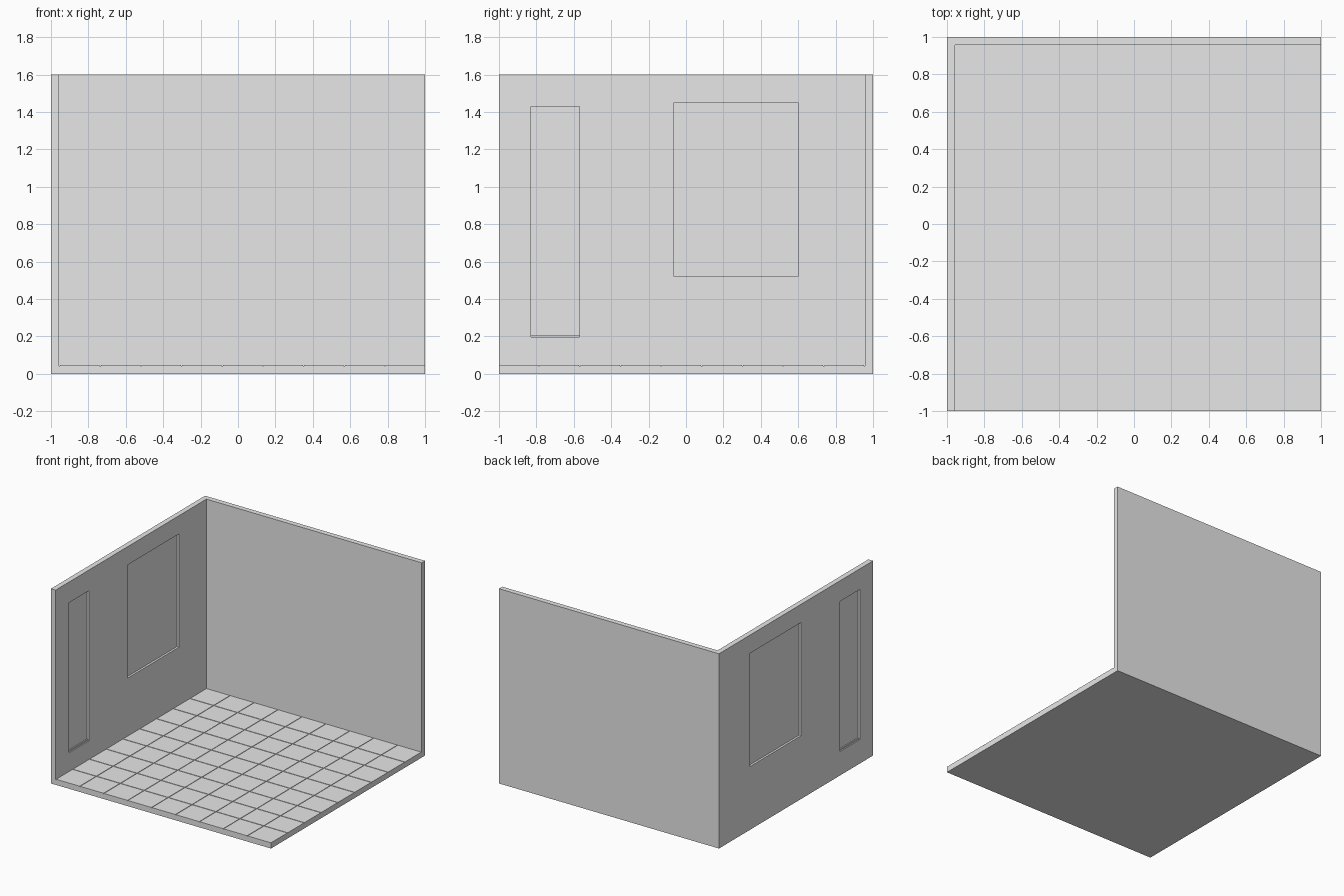
import bpy
import bmesh

if "Cube" in bpy.data.objects:
    bpy.data.objects.remove(bpy.data.objects["Cube"])

T = 0.043            # wall thickness
HEIGHT = 1.6
FLOOR = 0.047        # top of the tiles
GAP = 0.006          # groove between tiles
GROOVE = 0.004       # groove depth
TILES = 9

plaster = bpy.data.materials.new("light_grey")
plaster.use_nodes = True
GREY = (0.8, 0.8, 0.8, 1)
plaster.diffuse_color = GREY
plaster.node_tree.nodes["Principled BSDF"].inputs["Base Color"].default_value = GREY


def finish(name, bm):
    bmesh.ops.recalc_face_normals(bm, faces=bm.faces)
    mesh = bpy.data.meshes.new(name)
    bm.to_mesh(mesh)
    bm.free()
    mesh.materials.append(plaster)
    obj = bpy.data.objects.new(name, mesh)
    bpy.context.scene.collection.objects.link(obj)
    return obj


def box(name, x, y, z):
    bm = bmesh.new()
    bmesh.ops.create_cube(bm, size=1)
    for v in bm.verts:
        for axis, (low, high) in enumerate((x, y, z)):
            v.co[axis] = low if v.co[axis] < 0 else high
    return finish(name, bm)


# Openings in the side wall: (y range, z range)
NARROW = ((-0.83, -0.57), (0.197, 1.43))
WIDE = ((-0.065, 0.6), (0.52, 1.45))
OPENINGS = (NARROW, WIDE)


def side_wall():
    """Grid of cells without the openings, extruded to the wall thickness."""
    ys = sorted({-1, 1 - T, *NARROW[0], *WIDE[0]})
    zs = sorted({0, HEIGHT, *NARROW[1], *WIDE[1]})
    bm = bmesh.new()
    grid = [[bm.verts.new((-1, y, z)) for z in zs] for y in ys]
    for i in range(len(ys) - 1):
        for j in range(len(zs) - 1):
            y, z = (ys[i] + ys[i + 1]) / 2, (zs[j] + zs[j + 1]) / 2
            if any(a[0] < y < a[1] and b[0] < z < b[1] for a, b in OPENINGS):
                continue
            bm.faces.new((grid[i][j], grid[i + 1][j],
                          grid[i + 1][j + 1], grid[i][j + 1]))
    result = bmesh.ops.extrude_face_region(bm, geom=bm.faces[:], use_keep_orig=True)
    moved = [e for e in result["geom"] if isinstance(e, bmesh.types.BMVert)]
    bmesh.ops.translate(bm, verts=moved, vec=(T, 0, 0))
    return finish("side_wall", bm)


# Walls
side_wall()
box("back_wall", (-1, 1), (1 - T, 1), (0, HEIGHT))

# Panes set inside the openings, and a low sill in the narrow one
MID = -1 + T / 2
box("wide_window_pane", (MID - 0.004, MID + 0.004), *WIDE)
box("narrow_window_pane", (MID - 0.003, MID + 0.003), *NARROW)
box("narrow_window_sill", (MID - 0.012, MID + 0.012),
    NARROW[0], (NARROW[1][0], NARROW[1][0] + 0.011))

# Floor slab and its square tiles
box("floor_slab", (-1 + T, 1), (-1, 1 - T), (0, FLOOR - GROOVE))
pitch = (2 - T) / TILES
tiles = box("floor_tiles", (1 - pitch + GAP, 1), (-1, -1 + pitch - GAP),
            (FLOOR - GROOVE, FLOOR))
for label, step in (("across", (-pitch, 0, 0)), ("along", (0, pitch, 0))):
    array = tiles.modifiers.new(label, "ARRAY")
    array.count = TILES
    array.use_relative_offset = False
    array.use_constant_offset = True
    array.constant_offset_displace = step
